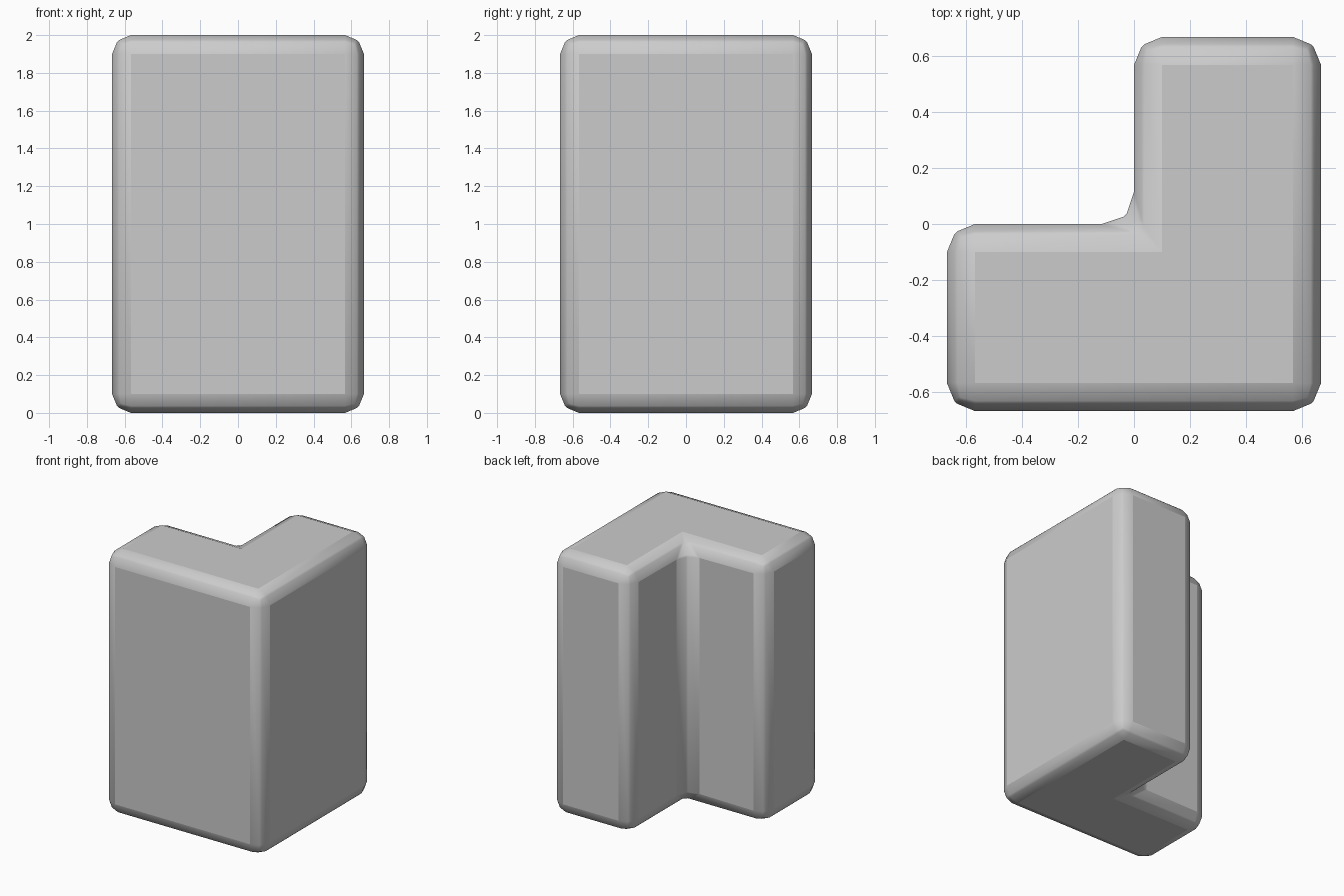
import bpy, bmesh

if "Cube" in bpy.data.objects:
    bpy.data.objects.remove(bpy.data.objects["Cube"])

H = 2 / 3      # half width of the L footprint
OUTLINE = [(-H, -H), (H, -H), (H, H), (0, H), (0, 0), (-H, 0)]

# L-shaped block extruded from its footprint
bm = bmesh.new()
base = bm.faces.new([bm.verts.new((x, y, 0)) for x, y in OUTLINE])
ext = bmesh.ops.extrude_face_region(bm, geom=[base])
top = [g for g in ext["geom"] if isinstance(g, bmesh.types.BMVert)]
bmesh.ops.translate(bm, verts=top, vec=(0, 0, 2))
bmesh.ops.recalc_face_normals(bm, faces=bm.faces)
mesh = bpy.data.meshes.new("l_shaped_block")
bm.to_mesh(mesh)
bm.free()
block = bpy.data.objects.new("l_shaped_block", mesh)
bpy.context.collection.objects.link(block)

# Broad rounded edges, then a thin chamfer on the remaining ridges
for name, width, segments in (("round_edges", 0.1, 2), ("ridge_chamfer", 0.008, 1)):
    mod = block.modifiers.new(name, 'BEVEL')
    mod.width = width
    mod.segments = segments
    mod.limit_method = 'ANGLE'
    mod.angle_limit = 0.5236

# Smooth shading with crisp ridges
bpy.context.view_layer.objects.active = block
block.select_set(True)
bpy.ops.object.shade_smooth_by_angle(angle=0.5236)
